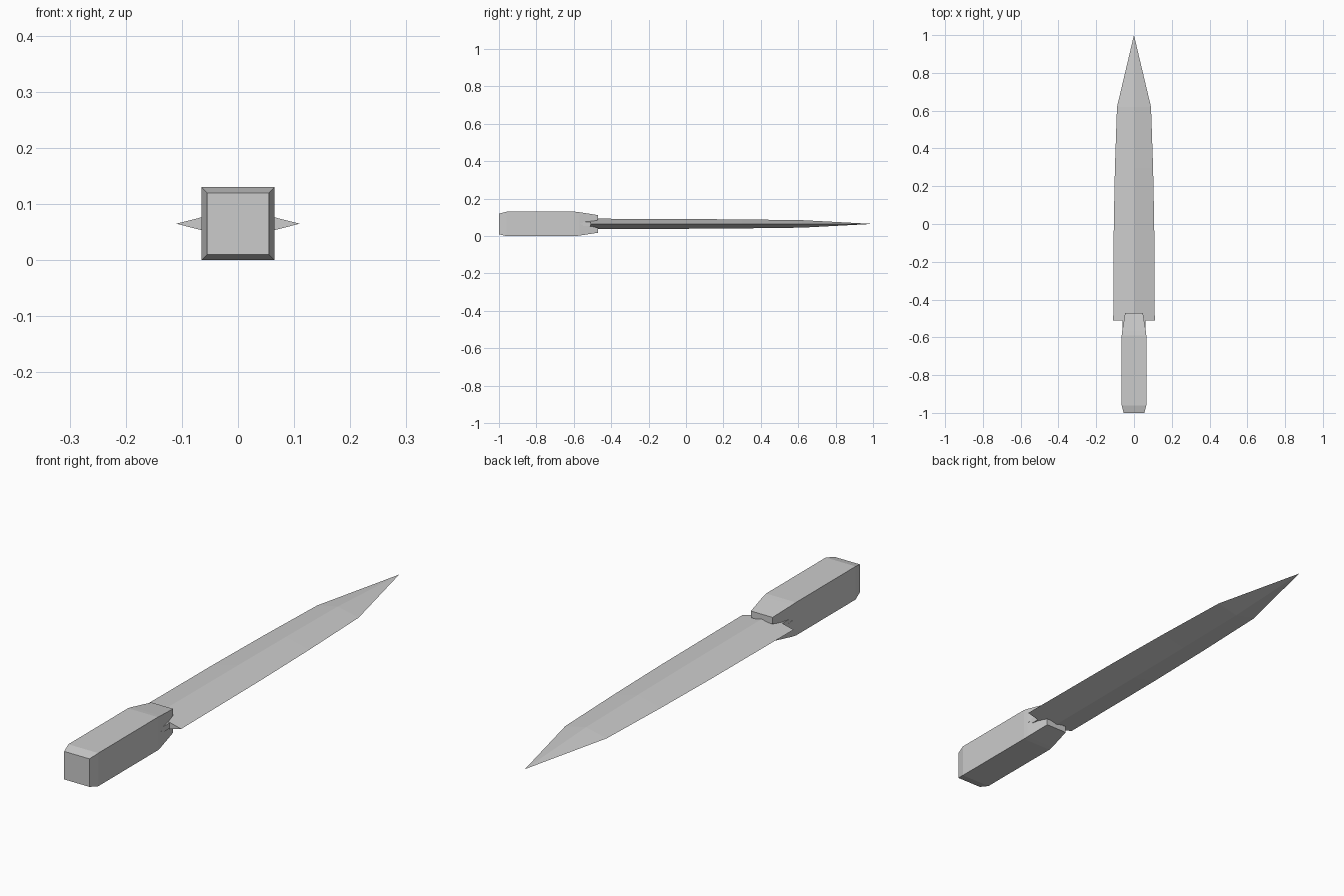
import bpy, bmesh

if "Cube" in bpy.data.objects:
    bpy.data.objects.remove(bpy.data.objects["Cube"])

MID = 0.065  # height of the centre line

steel = bpy.data.materials.new("light grey")
steel.diffuse_color = (0.6, 0.6, 0.6, 1)
steel.use_nodes = True
steel.node_tree.nodes["Principled BSDF"].inputs["Base Color"].default_value = steel.diffuse_color


def loft(bm, sections, cap_start=True, cap_end=True):
    """Join rings of points with quads, optionally closing the ends."""
    rings = [[bm.verts.new(p) for p in s] for s in sections]
    for a, b in zip(rings, rings[1:]):
        n = len(a)
        for i in range(n):
            j = (i + 1) % n
            bm.faces.new((a[i], a[j], b[j], b[i]))
    if cap_start:
        bm.faces.new(rings[0][::-1])
    if cap_end:
        bm.faces.new(rings[-1])
    return rings


def finish(name, bm):
    bmesh.ops.remove_doubles(bm, verts=bm.verts, dist=0.0005)
    bmesh.ops.recalc_face_normals(bm, faces=bm.faces)
    me = bpy.data.meshes.new(name)
    bm.to_mesh(me)
    bm.free()
    me.materials.append(steel)
    ob = bpy.data.objects.new(name, me)
    bpy.context.collection.objects.link(ob)
    return ob


# Handle: chamfered butt, straight grip, then two tapering jaws around the blade
def grip_section(y, w, h):
    return [(w, y, MID - h), (w, y, MID), (w, y, MID + h),
            (-w, y, MID + h), (-w, y, MID), (-w, y, MID - h)]


def jaw_section(y, w, inner, outer, side):
    return [(w, y, MID + side * inner), (w, y, MID + side * outer),
            (-w, y, MID + side * outer), (-w, y, MID + side * inner)]


bm = bmesh.new()
loft(bm, [grip_section(-1.0, 0.055, 0.055), grip_section(-0.96, 0.065, 0.065),
          grip_section(-0.59, 0.065, 0.065), grip_section(-0.57, 0.063, 0.0625)],
     cap_end=False)
for side in (1, -1):
    loft(bm, [jaw_section(-0.57, 0.063, 0, 0.0625, side),
              jaw_section(-0.47, 0.047, 0.021, 0.047, side)], cap_start=False)
finish("handle", bm)


# Blade: diamond cross-section narrowing to a point
def diamond(y, w, h):
    return [(w, y, MID), (0, y, MID + h), (-w, y, MID), (0, y, MID - h)]


bm = bmesh.new()
loft(bm, [diamond(-0.51, 0.11, 0.028), diamond(0.0, 0.107, 0.026),
          diamond(0.3, 0.101, 0.024), diamond(0.62, 0.09, 0.02),
          diamond(1.0, 0.0002, 0.0002)])
finish("blade", bm)

# Tang: the blade section clipped to the handle width, running into the grip
def tang_section(y, w, h, edge):
    return [(w, y, MID - edge), (w, y, MID + edge), (0, y, MID + h),
            (-w, y, MID + edge), (-w, y, MID - edge), (0, y, MID - h)]


bm = bmesh.new()
loft(bm, [tang_section(-0.62, 0.06, 0.026, 0.011), tang_section(-0.509, 0.06, 0.026, 0.011)])
finish("tang", bm)
